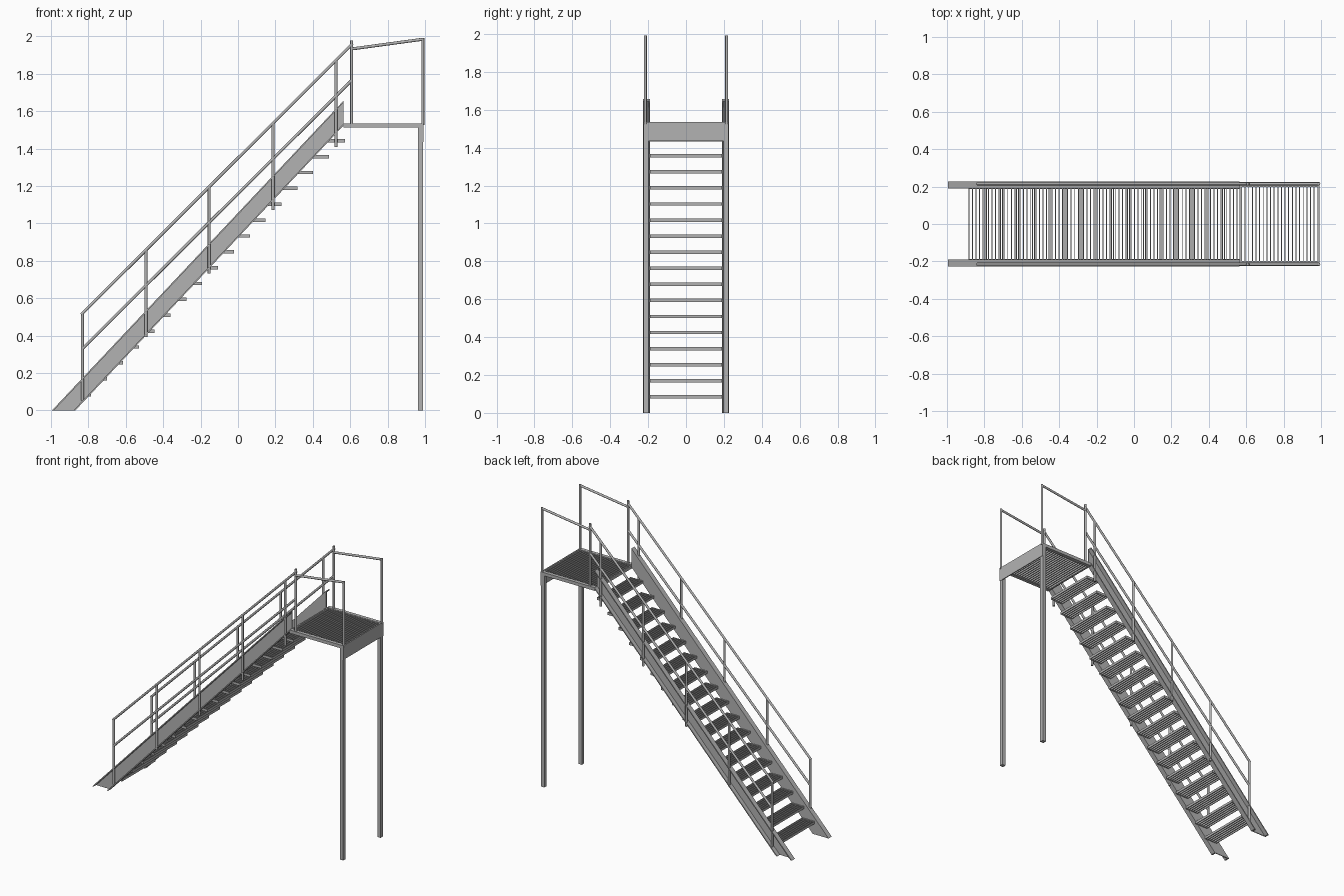
import bpy, bmesh, math
from mathutils import Vector

if "Cube" in bpy.data.objects:
    bpy.data.objects.remove(bpy.data.objects["Cube"])

steel = bpy.data.materials.new("galvanised_steel")
steel.diffuse_color = (0.45, 0.45, 0.45, 1)
steel.use_nodes = True
steel.node_tree.nodes["Principled BSDF"].inputs["Base Color"].default_value = steel.diffuse_color


def finish(name, bm, smooth=False):
    bmesh.ops.recalc_face_normals(bm, faces=bm.faces)
    mesh = bpy.data.meshes.new(name)
    bm.to_mesh(mesh)
    bm.free()
    mesh.materials.append(steel)
    obj = bpy.data.objects.new(name, mesh)
    bpy.context.collection.objects.link(obj)
    if smooth:
        bpy.context.view_layer.objects.active = obj
        obj.select_set(True)
        bpy.ops.object.shade_smooth_by_angle(angle=math.radians(40))
        obj.select_set(False)
    return obj


def box(bm, x0, x1, y0, y1, z0, z1):
    prism(bm, [(x0, z0), (x1, z0), (x1, z1), (x0, z1)], y0, y1)


def prism(bm, outline, y0, y1):
    """Extrude an x-z outline from y0 to y1."""
    face = bm.faces.new([bm.verts.new((x, y0, z)) for x, z in outline])
    new = bmesh.ops.extrude_face_region(bm, geom=[face])["geom"]
    moved = [v for v in new if isinstance(v, bmesh.types.BMVert)]
    bmesh.ops.translate(bm, verts=moved, vec=(0, y1 - y0, 0))


def pipe(bm, a, b, r):
    """Round tube between two points."""
    a, b = Vector(a), Vector(b)
    rot = (b - a).to_track_quat('Z', 'Y').to_matrix().to_4x4()
    rot.translation = (a + b) / 2
    bmesh.ops.create_cone(bm, cap_ends=True, segments=12, radius1=r, radius2=r,
                          depth=(b - a).length, matrix=rot)


def grating(bm, x0, x1, y, z0, z1, bars, t=0.005):
    """Row of thin bars across the width, closed by end plates."""
    for i in range(bars):
        x = x0 + (x1 - x0 - t) * i / (bars - 1)
        box(bm, x, x + t, -y, y, z0, z1)
    for s in (-1, 1):
        box(bm, x0, x1, s * y - 0.002, s * y + 0.002, z0, z1)


# Treads
PITCH = 0.0848
for i in range(17):
    bm = bmesh.new()
    x, z = -0.885 + PITCH * i, 0.094 + PITCH * i
    grating(bm, x, x + 0.1, 0.188, z - 0.018, z, 6)
    finish(f"tread_{i + 1}", bm)

# Platform deck and its frame
bm = bmesh.new()
grating(bm, 0.572, 0.985, 0.2, 1.515, 1.533, 22)
finish("platform_grating", bm)

bm = bmesh.new()
for s in (-1, 1):
    box(bm, 0.565, 0.99, s * 0.2, s * 0.225, 1.512, 1.535)
box(bm, 0.565, 0.574, -0.2, 0.2, 1.512, 1.535)
finish("platform_frame", bm)

bm = bmesh.new()
box(bm, 0.985, 0.992, -0.225, 0.225, 1.435, 1.535)
finish("platform_end_beam", bm)

TOP, LOW, X1 = (-0.995, 1.062), (-0.87, 1.062), 0.565  # stringer edges
POSTS = (-0.832, -0.492, -0.154, 0.187, 0.524)
R = 0.008

for side, s in (("front", -1), ("back", 1)):
    # Stringer: channel with inner web and outward flanges
    bm = bmesh.new()
    zt, zl = (X1 - TOP[0]) * TOP[1], (X1 - LOW[0]) * LOW[1]
    f = 0.01
    prism(bm, [(TOP[0], 0), (LOW[0], 0), (X1, zl), (X1, zt)], s * 0.19, s * 0.196)
    prism(bm, [(TOP[0], 0), (TOP[0] + f, 0), (X1, zt - f), (X1, zt)], s * 0.196, s * 0.226)
    prism(bm, [(LOW[0] - f, 0), (LOW[0], 0), (X1, zl), (X1, zl + f)], s * 0.196, s * 0.226)
    finish(f"{side}_stringer", bm)

    # Platform leg
    bm = bmesh.new()
    box(bm, 0.963, 0.99, s * 0.198, s * 0.225, 0, 1.515)
    finish(f"{side}_leg", bm)

    # Stair railing: posts, handrail and mid rail
    y = s * 0.215
    bm = bmesh.new()
    for x in POSTS:
        pipe(bm, (x, y, x + 0.886), (x, y, x + 1.348), R)
    pipe(bm, (0.608, y, 1.525), (0.608, y, 1.978), R)
    finish(f"{side}_stair_posts", bm, True)
    bm = bmesh.new()
    pipe(bm, (-0.838, y, 0.513), (0.612, y, 1.96), R)
    finish(f"{side}_handrail", bm, True)
    bm = bmesh.new()
    pipe(bm, (-0.832, y, 0.33), (0.608, y, 1.765), R)
    finish(f"{side}_mid_rail", bm, True)

    # Platform railing
    bm = bmesh.new()
    pipe(bm, (0.988, y, 1.525), (0.988, y, 1.992), R)
    pipe(bm, (0.608, y, 1.933), (0.99, y, 1.985), R)
    finish(f"{side}_platform_rail", bm, True)
